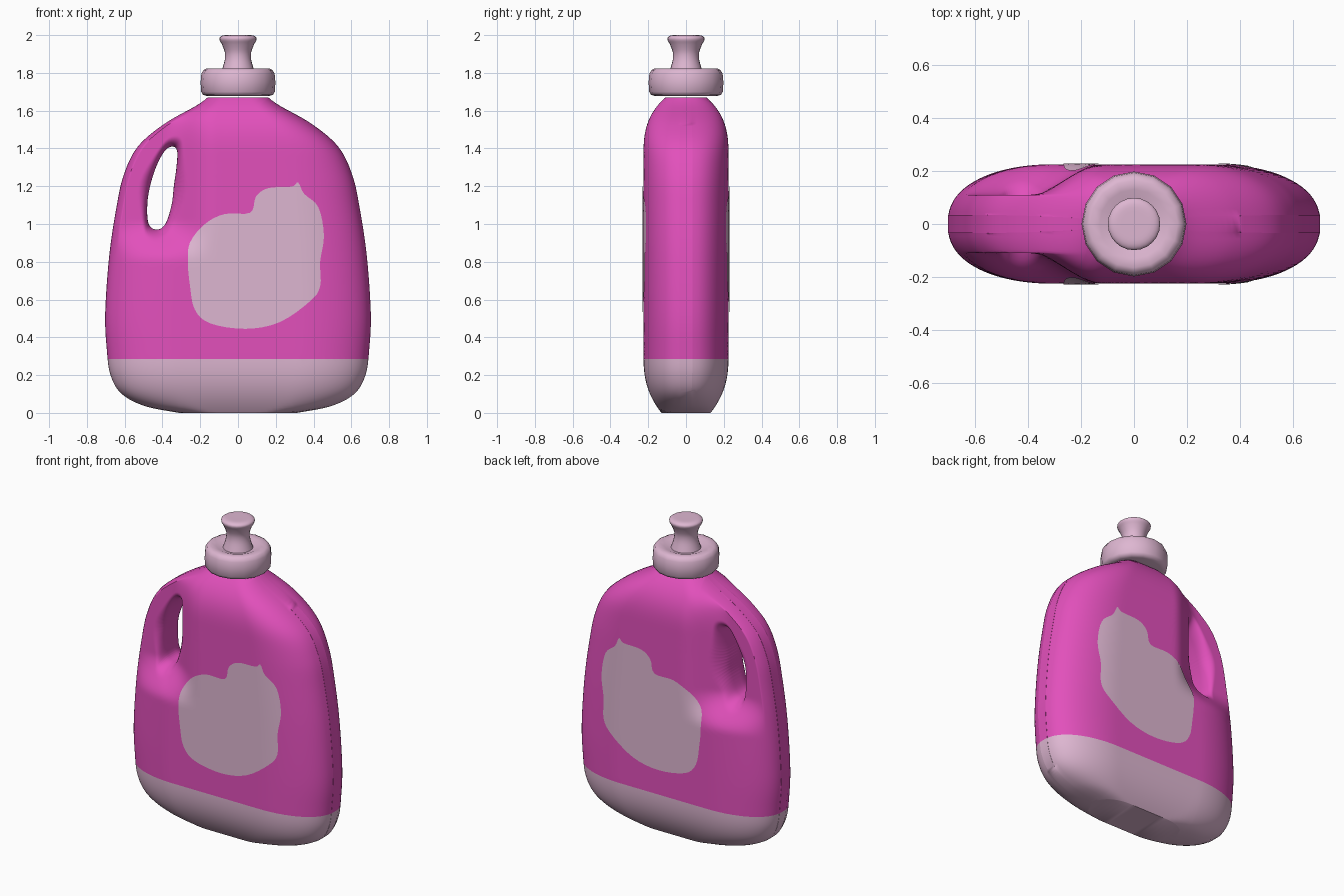
import bpy, bmesh, math

if "Cube" in bpy.data.objects:
    bpy.data.objects.remove(bpy.data.objects["Cube"])


def material(name, rgb):
    m = bpy.data.materials.new(name)
    m.diffuse_color = (*rgb, 1)
    m.use_nodes = True
    m.node_tree.nodes["Principled BSDF"].inputs["Base Color"].default_value = m.diffuse_color
    return m


PINK = material("bright pink", (0.76, 0.08, 0.50))
PALE = material("pale pink", (0.73, 0.47, 0.64))


def curve(pts, n, closed=False):
    """Catmull-Rom curve through 2D points."""
    out, c = [], len(pts)
    get = (lambda i: pts[i % c]) if closed else (lambda i: pts[max(0, min(c - 1, i))])
    for i in range(c if closed else c - 1):
        p = [get(i + k) for k in (-1, 0, 1, 2)]
        for s in range(n):
            t = s / n
            out.append(tuple(0.5 * (2 * b + (c_ - a) * t + (2 * a - 5 * b + 4 * c_ - d) * t * t
                                    + (3 * b - a - 3 * c_ + d) * t ** 3) for a, b, c_, d in zip(*p)))
    return out if closed else out + [pts[-1]]


def interp(table, v):
    for (a, fa), (b, fb) in zip(table, table[1:]):
        if v <= b:
            return fa + (fb - fa) * max(0, (v - a) / max(b - a, 1e-9))
    return table[-1][1]


def smooth(a, b, v):
    t = max(0, min(1, (v - a) / (b - a)))
    return t * t * (3 - 2 * t)


def finish(name, bm, mats, angle=50):
    me = bpy.data.meshes.new(name)
    bm.to_mesh(me)
    bm.free()
    ob = bpy.data.objects.new(name, me)
    bpy.context.collection.objects.link(ob)
    for m in mats:
        me.materials.append(m)
    bpy.ops.object.select_all(action='DESELECT')
    ob.select_set(True)
    bpy.context.view_layer.objects.active = ob
    bpy.ops.object.shade_smooth_by_angle(angle=math.radians(angle))
    return ob


# Front silhouette (half width, height) and handle opening
SIDE = curve([(.31, 0), (.49, .035), (.615, .1), (.675, .2), (.695, .34), (.703, .53), (.682, .83),
              (.645, 1.08), (.605, 1.26), (.53, 1.41), (.39, 1.53), (.22, 1.627), (.16, 1.67)], 8)
WIDTH = sorted((z, x) for x, z in SIDE)
CX, CZ = -.41, 1.19
HOLE = curve([(-.345, 1.41), (-.322, 1.385), (-.326, 1.3), (-.34, 1.2), (-.352, 1.1), (-.385, 1.0),
              (-.43, .97), (-.473, 1.0), (-.48, 1.1), (-.465, 1.2), (-.43, 1.31), (-.385, 1.39)], 6, True)
RADIUS = sorted((math.atan2(z - CZ, x - CX), math.hypot(x - CX, z - CZ)) for x, z in HOLE)
RADIUS = ([(RADIUS[-1][0] - math.tau, RADIUS[-1][1])] + RADIUS
          + [(RADIUS[0][0] + math.tau, RADIUS[0][1])])


def depth(x, z):
    """Half depth of the bottle at a point of the front view."""
    d = .225
    if z < .3:
        d -= .095 * (1 - z / .3) ** 2.5
    elif z > 1.35:
        d -= .115 * ((z - 1.35) / .32) ** 3
    u = min(1, abs(x) / interp(WIDTH, z))
    q = max(0, (u - .45) / .55)
    d *= max(.15, (1 - q * q) ** .42)
    w = smooth(-.12, -.40, x) * smooth(.80, 1.02, z)     # thinner at the handle
    return d * (1 - w) + min(d, .11) * w


# Bottle body: front and back sheets spanned between opening and silhouette
outline = [(x, z) for x, z in SIDE]
outline += [(.16 - .32 * i / 12, 1.67) for i in range(1, 12)]
outline += [(-x, z) for x, z in reversed(SIDE)]
outline += [(-.31 + .62 * i / 20, 0) for i in range(1, 20)]
N = 48
bm = bmesh.new()
cols = []
for ox, oz in outline:
    a = math.atan2(oz - CZ, ox - CX)
    r = interp(RADIUS, a)
    hx, hz = CX + r * math.cos(a), CZ + r * math.sin(a)
    length = math.hypot(ox - hx, oz - hz)
    front, back = [], []
    for k in range(N + 1):
        t = .5 - .5 * math.cos(math.pi * k / N)
        x, z = hx + (ox - hx) * t, hz + (oz - hz) * t
        e = 1 - min(1, length * t / .06)
        y = depth(x, z) * (.3 + .7 * math.sqrt(1 - e * e))   # rounded opening rim
        front.append(bm.verts.new((x, -y, z)))
        back.append(bm.verts.new((x, y, z)))
    cols.append(front + back[::-1])
for i, a in enumerate(cols):
    b = cols[(i + 1) % len(cols)]
    for k in range(len(a)):
        j = (k + 1) % len(a)
        bm.faces.new((a[k], a[j], b[j], b[k]))
# Pale base band
bmesh.ops.bisect_plane(bm, geom=bm.verts[:] + bm.edges[:] + bm.faces[:], dist=1e-5,
                       plane_co=(0, 0, .285), plane_no=(0, 0, 1))
for f in bm.faces:
    f.material_index = int(f.calc_center_median().z < .285)
bmesh.ops.recalc_face_normals(bm, faces=bm.faces)
finish("bottle_body", bm, [PINK, PALE])

# Labels: thin patches following the front and back
LABEL = curve([(-.265, .79), (-.255, .9), (-.175, 1.0), (-.07, 1.053), (.065, 1.06), (.095, 1.145),
               (.16, 1.19), (.285, 1.198), (.318, 1.22), (.35, 1.16), (.425, 1.09), (.455, .94),
               (.435, .8), (.435, .67), (.38, .59), (.22, .48), (.04, .445), (-.15, .475),
               (-.23, .55), (-.255, .68)], 4, True)
for name, s in (("front_label", -1), ("back_label", 1)):
    bm = bmesh.new()
    rings = []
    for k in range(1, 17):
        pts = [(.09 + (x - .09) * k / 16, .8 + (z - .8) * k / 16) for x, z in LABEL]
        rings.append([bm.verts.new((x, s * (depth(x, z) + .004), z)) for x, z in pts])
    faces = [bm.faces.new(rings[0])]
    for a, b in zip(rings, rings[1:]):
        for i in range(len(a)):
            j = (i + 1) % len(a)
            faces.append(bm.faces.new((a[i], a[j], b[j], b[i])))
    bm.normal_update()
    if faces[0].normal.y * s < 0:
        bmesh.ops.reverse_faces(bm, faces=faces)
    finish(name, bm, [PALE])


def lathe(name, profile, seg):
    bm = bmesh.new()
    rings = [[bm.verts.new((r * math.cos(math.tau * i / seg), r * math.sin(math.tau * i / seg), z))
              for i in range(seg)] for r, z in profile]
    for a, b in zip(rings, rings[1:]):
        for i in range(seg):
            j = (i + 1) % seg
            bm.faces.new((a[i], a[j], b[j], b[i]))
    bm.faces.new(rings[0])
    bm.faces.new(rings[-1])
    bmesh.ops.recalc_face_normals(bm, faces=bm.faces)
    finish(name, bm, [PALE], 60)


# Screw cap and pull spout
lathe("cap", [(.165, 1.678), (.185, 1.684), (.195, 1.70), (.198, 1.75), (.194, 1.795),
              (.183, 1.815), (.165, 1.824), (.13, 1.82), (.10, 1.808), (.07, 1.805)], 16)
lathe("spout", curve([(.09, 1.80), (.082, 1.825), (.07, 1.87), (.07, 1.91), (.085, 1.95),
                      (.098, 1.975), (.095, 1.99), (.075, 1.999), (.04, 2.0)], 3), 24)
